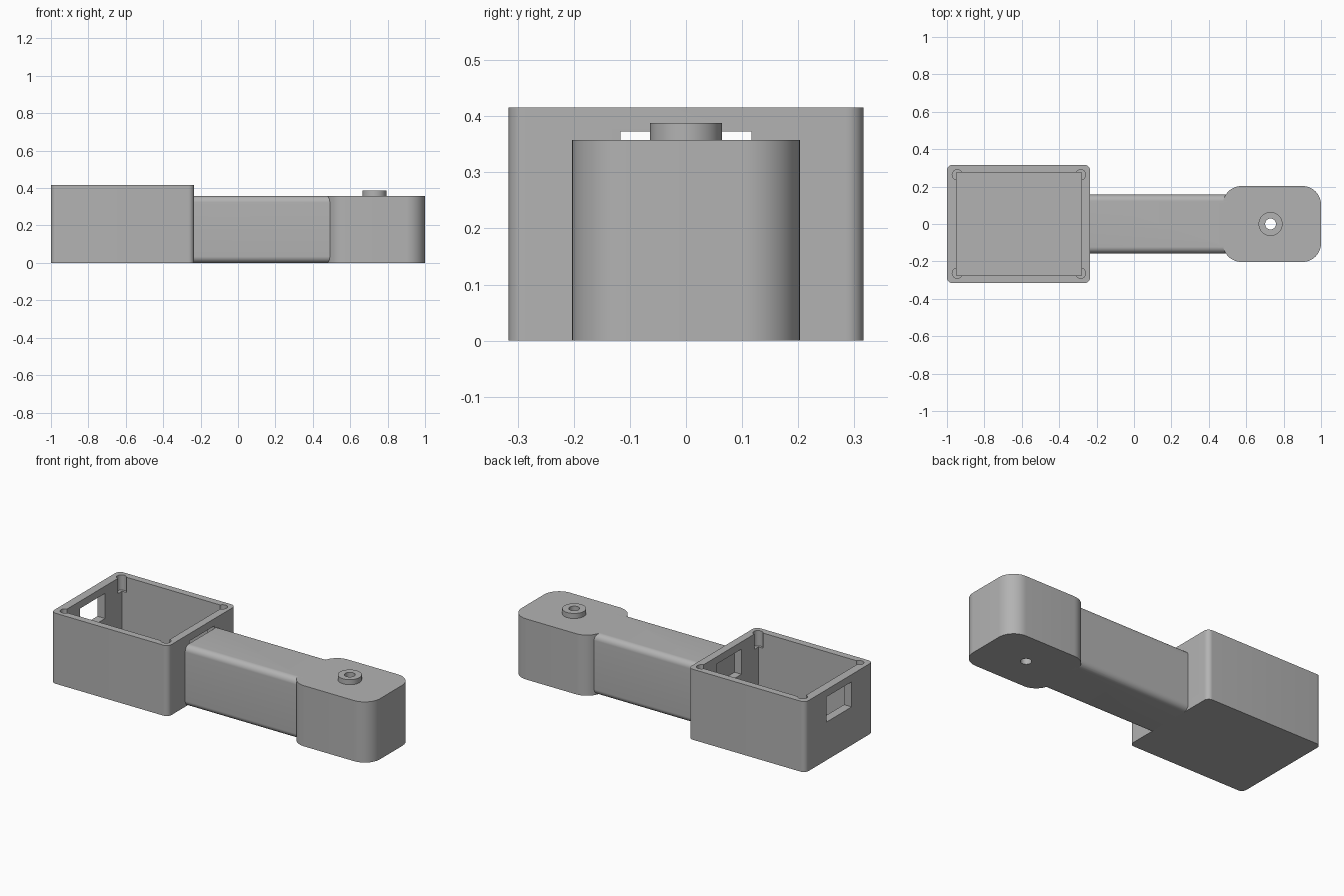
import bpy, bmesh, math

if "Cube" in bpy.data.objects:
    bpy.data.objects.remove(bpy.data.objects["Cube"])

grey = bpy.data.materials.new("plain grey")
grey.diffuse_color = (0.45, 0.45, 0.45, 1)
grey.use_nodes = True
grey.node_tree.nodes["Principled BSDF"].inputs["Base Color"].default_value = grey.diffuse_color


def finish(name, bm):
    bmesh.ops.recalc_face_normals(bm, faces=bm.faces)
    me = bpy.data.meshes.new(name)
    bm.to_mesh(me)
    bm.free()
    me.materials.append(grey)
    ob = bpy.data.objects.new(name, me)
    bpy.context.collection.objects.link(ob)
    return ob


def block(name, x0, x1, y, z0, z1, r=0, axis=2, seg=10):
    """Box, symmetric in y, with the four edges along one axis rounded."""
    bm = bmesh.new()
    bmesh.ops.create_cube(bm, size=1)
    for v in bm.verts:
        v.co = (x0 if v.co.x < 0 else x1, -y if v.co.y < 0 else y,
                z0 if v.co.z < 0 else z1)
    if r:
        edges = [e for e in bm.edges
                 if abs(e.verts[0].co[axis] - e.verts[1].co[axis]) > 1e-4]
        bmesh.ops.bevel(bm, geom=edges, offset=r, segments=seg,
                        profile=0.5, affect='EDGES')
    return finish(name, bm)


def cylinder(name, x, y, r, z0, z1, n=48):
    bm = bmesh.new()
    bmesh.ops.create_cone(bm, cap_ends=True, segments=n, radius1=r,
                          radius2=r, depth=z1 - z0)
    bmesh.ops.translate(bm, verts=bm.verts, vec=(x, y, (z0 + z1) / 2))
    return finish(name, bm)


def combine(ob, other, op='DIFFERENCE'):
    mod = ob.modifiers.new("cut", 'BOOLEAN')
    mod.operation, mod.object, mod.solver = op, other, 'EXACT'
    bpy.context.view_layer.objects.active = ob
    bpy.ops.object.modifier_apply(modifier=mod.name)
    bpy.data.objects.remove(other)


# Open housing with a square-cornered cavity
housing = block("housing", -1, -0.235, 0.316, 0, 0.416, 0.03)
combine(housing, block("cavity", -0.95, -0.28, 0.275, 0.045, 0.5))
# Windows through both end walls
for x0, x1 in ((-1.1, -0.9), (-0.32, -0.2)):
    combine(housing, block("window", x0, x1, 0.117, 0.225, 0.373))
# Screw notches in the rim corners
for x in (-0.945, -0.285):
    for y in (-0.263, 0.263):
        combine(housing, cylinder("notch", x, y, 0.027, 0.326, 0.5, 24))

# Rounded arm joined to the end hub, with a raised collar and through hole
arm = block("arm_and_hub", -0.235, 0.6, 0.157, 0, 0.358, 0.035, axis=0)
combine(arm, block("hub", 0.475, 1, 0.203, 0, 0.358, 0.1, seg=14), 'UNION')
combine(arm, cylinder("collar", 0.73, 0, 0.064, 0.3, 0.388), 'UNION')
combine(arm, cylinder("hole", 0.73, 0, 0.029, -0.1, 0.5, 32))

# Smooth the rounded faces only
for ob in (housing, arm):
    bpy.ops.object.select_all(action='DESELECT')
    ob.select_set(True)
    bpy.context.view_layer.objects.active = ob
    bpy.ops.object.shade_smooth_by_angle(angle=math.radians(30))
